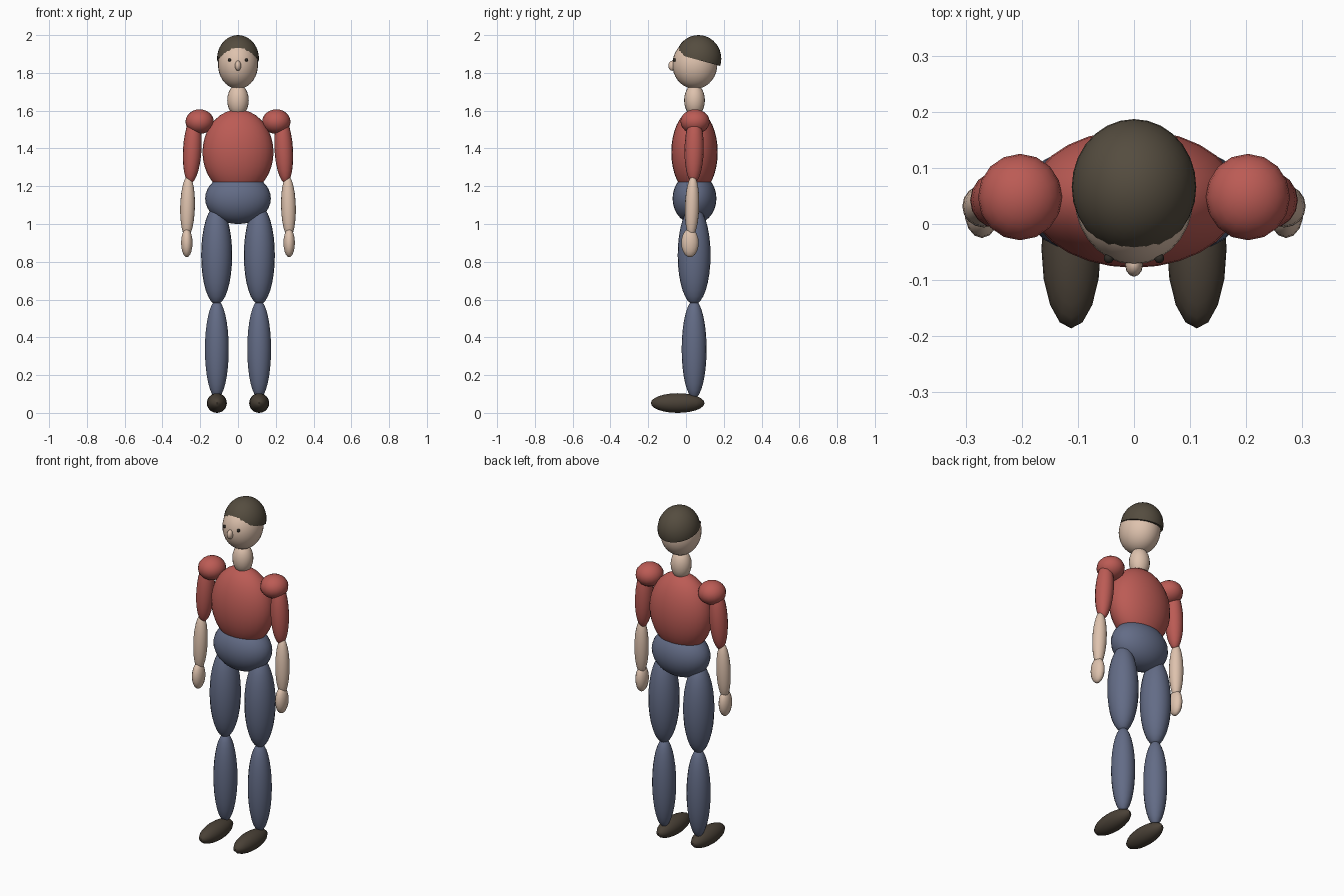
import bpy, bmesh
from math import atan2
from mathutils import Vector, Matrix

cube = bpy.data.objects.get("Cube")
if cube:
    bpy.data.objects.remove(cube, do_unlink=True)


def material(name, rgb):
    m = bpy.data.materials.new(name)
    m.use_nodes = True
    m.diffuse_color = (*rgb, 1)
    m.node_tree.nodes["Principled BSDF"].inputs["Base Color"].default_value = (*rgb, 1)
    return m


skin = material("skin", (0.73, 0.54, 0.42))
red = material("red shirt", (0.50, 0.105, 0.09))
blue = material("blue trousers", (0.125, 0.15, 0.24))
brown = material("brown hair", (0.09, 0.073, 0.05))
leather = material("dark shoe leather", (0.068, 0.053, 0.038))
black = material("dark eyes", (0.03, 0.025, 0.02))


def ellipsoid(name, center, radii, mat, segments=24, rings=14, lean=(0, 0), cut=None):
    """Stretched ball; lean is the (x, y) shift per unit of height, cut a (point, normal) plane."""
    bm = bmesh.new()
    bmesh.ops.create_uvsphere(bm, u_segments=segments, v_segments=rings, radius=1)
    bm.transform(Matrix.Diagonal((*radii, 1)))
    tilt = Matrix.Rotation(atan2(lean[0], 1), 4, 'Y') @ Matrix.Rotation(-atan2(lean[1], 1), 4, 'X')
    bm.transform(tilt)
    if cut:
        point, normal = cut
        geom = bm.verts[:] + bm.edges[:] + bm.faces[:]
        result = bmesh.ops.bisect_plane(bm, geom=geom, plane_co=Vector(point),
                                        plane_no=Vector(normal), clear_inner=True)
        edges = [e for e in result["geom_cut"] if isinstance(e, bmesh.types.BMEdge)]
        bmesh.ops.contextual_create(bm, geom=edges)
    mesh = bpy.data.meshes.new(name)
    bm.to_mesh(mesh)
    bm.free()
    mesh.materials.append(mat)
    ob = bpy.data.objects.new(name, mesh)
    ob.location = center
    bpy.context.collection.objects.link(ob)
    bpy.ops.object.select_all(action='DESELECT')
    ob.select_set(True)
    bpy.context.view_layer.objects.active = ob
    bpy.ops.object.shade_smooth_by_angle(angle=0.9)
    return ob


# Head, hair cap cut along a tilted hairline, nose and neck
ellipsoid("head", (0, 0.047, 1.845), (0.106, 0.119, 0.13), skin, 28, 18)
ellipsoid("hair", (0, 0.066, 1.875), (0.111, 0.121, 0.125), brown, 28, 18,
          cut=((0, 0, -0.007), (0, 0.27, 1)))
ellipsoid("nose", (0, -0.072, 1.838), (0.016, 0.022, 0.027), skin, 12, 8)
ellipsoid("neck", (0, 0.045, 1.655), (0.057, 0.055, 0.085), skin, 20, 12)

# Trunk
ellipsoid("torso", (0, 0.045, 1.38), (0.188, 0.123, 0.226), red, 28, 18)
ellipsoid("pelvis", (0, 0.045, 1.135), (0.174, 0.116, 0.135), blue, 28, 18)

# Paired parts: the left side is +x
for side, s in (("left", 1), ("right", -1)):
    ellipsoid(side + "_eye", (s * 0.045, -0.061, 1.868), (0.009, 0.009, 0.009), black, 10, 6)
    ellipsoid(side + "_shoulder", (s * 0.203, 0.048, 1.542), (0.075, 0.077, 0.065), red, 16, 12)
    ellipsoid(side + "_upper_arm", (s * 0.242, 0.043, 1.395), (0.049, 0.051, 0.18), red, 16, 14,
              lean=(-s * 0.06, 0.02))
    ellipsoid(side + "_forearm", (s * 0.267, 0.032, 1.092), (0.039, 0.038, 0.164), skin, 16, 14,
              lean=(-s * 0.025, 0.03))
    ellipsoid(side + "_hand", (s * 0.271, 0.021, 0.90), (0.031, 0.046, 0.076), skin, 14, 10)
    ellipsoid(side + "_thigh", (s * 0.113, 0.043, 0.835), (0.082, 0.087, 0.262), blue, 20, 16)
    ellipsoid(side + "_shin", (s * 0.112, 0.043, 0.337), (0.064, 0.066, 0.26), blue, 18, 16)
    ellipsoid(side + "_shoe", (s * 0.112, -0.044, 0.052), (0.053, 0.142, 0.052), leather, 16, 12)
